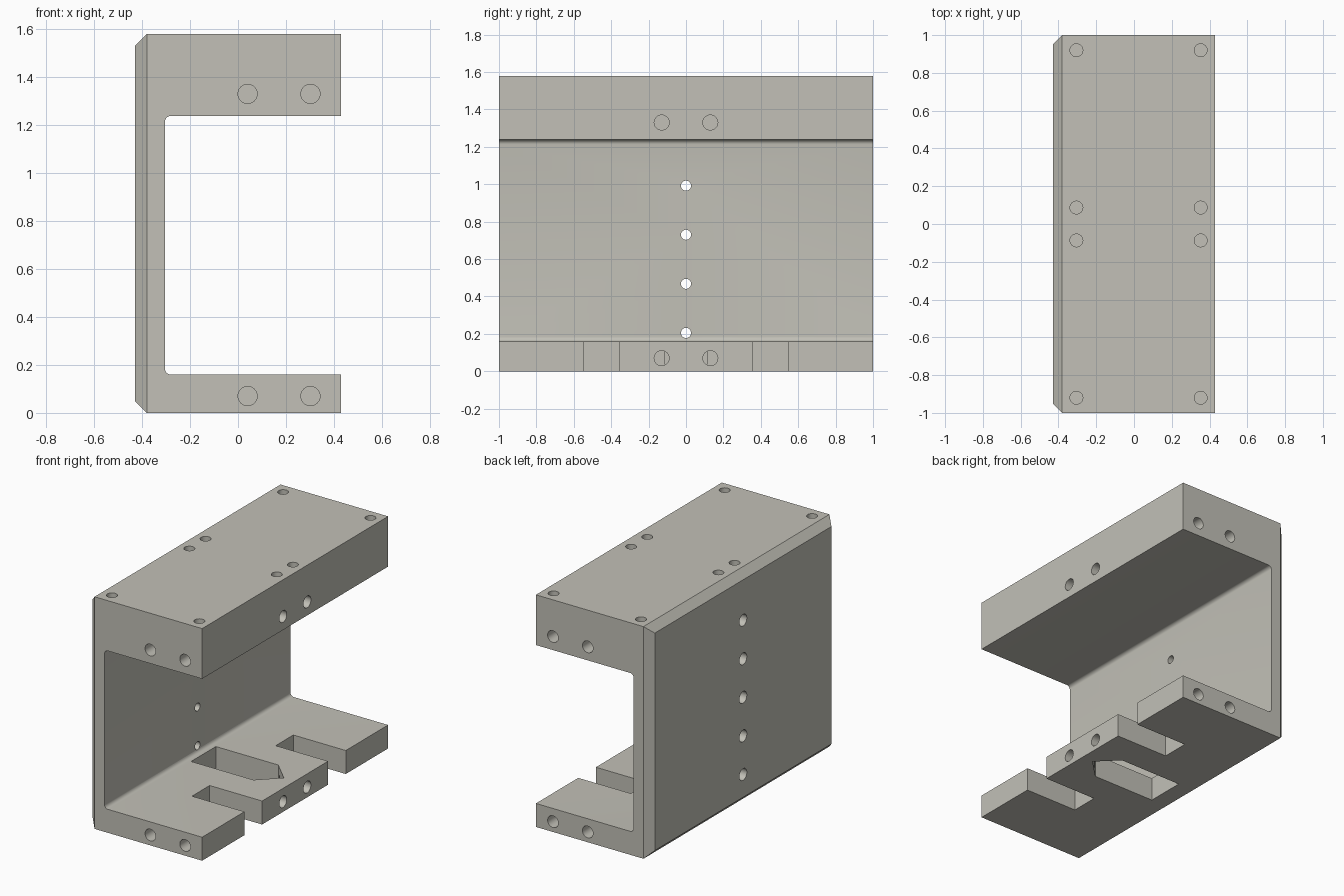
import bpy, bmesh, math
from mathutils import Matrix, Vector

if "Cube" in bpy.data.objects:
    bpy.data.objects.remove(bpy.data.objects["Cube"])

XL, XR, Y, TOP = -0.43, 0.43, 1.0, 1.58     # overall extents
WALL, LOW, HIGH, R = -0.305, 0.16, 1.238, 0.025  # inner channel and its fillet


def extrude_outline(bm, points, direction):
    """Close an outline of 3D points and extrude it into a solid."""
    face = bm.faces.new([bm.verts.new(p) for p in points])
    new = bmesh.ops.extrude_face_region(bm, geom=[face])["geom"]
    moved = [v for v in new if isinstance(v, bmesh.types.BMVert)]
    bmesh.ops.translate(bm, vec=direction, verts=moved)


def drill(bm, start, direction, radius, depth):
    """Cylinder entering the surface at start and running along direction."""
    d = Vector(direction)
    over = 0.03                              # sticks out of the surface
    centre = Vector(start) + d * (depth - over) / 2
    rot = d.to_track_quat('Z', 'Y').to_matrix().to_4x4()
    bmesh.ops.create_cone(bm, cap_ends=True, segments=32, radius1=radius,
                          radius2=radius, depth=depth + over,
                          matrix=Matrix.Translation(centre) @ rot)


def make_object(name, bm):
    bmesh.ops.recalc_face_normals(bm, faces=bm.faces[:])
    mesh = bpy.data.meshes.new(name)
    bm.to_mesh(mesh)
    bm.free()
    obj = bpy.data.objects.new(name, mesh)
    bpy.context.collection.objects.link(obj)
    return obj


def fillet(cx, cz, a0, a1, n=6):
    angles = [math.radians(a0 + (a1 - a0) * i / n) for i in range(n + 1)]
    return [(cx + R * math.cos(a), cz + R * math.sin(a)) for a in angles]


# C-shaped body with filleted inner corners
profile = [(XL, 0), (XR, 0), (XR, LOW)]
profile += fillet(WALL + R, LOW + R, 270, 180)
profile += fillet(WALL + R, HIGH - R, 180, 90)
profile += [(XR, HIGH), (XR, TOP), (XL, TOP)]
bm = bmesh.new()
extrude_outline(bm, [(x, -Y, z) for x, z in profile], (0, 2 * Y, 0))
bmesh.ops.recalc_face_normals(bm, faces=bm.faces[:])
# chamfer around the outer wall face
rim = [e for e in bm.edges if all(abs(v.co.x - XL) < 1e-5 for v in e.verts)]
bmesh.ops.bevel(bm, geom=rim, offset=0.05, offset_type='OFFSET',
                segments=1, profile=0.5, affect='EDGES')
body = make_object("channel_bracket", bm)

# First cut: pockets, counterbores, top and end holes
bm = bmesh.new()
for s in (-1, 1):
    # open slots in the lower plate
    slot = [(0.035, s * 0.355), (0.5, s * 0.355), (0.5, s * 0.545), (0.035, s * 0.545)]
    extrude_outline(bm, [(x, y, -0.05) for x, y in slot], (0, 0, 0.3))
    # blind holes in both ends of each plate
    for x in (0.04, 0.302):
        for z in (0.07, 1.33):
            drill(bm, (x, s * Y, z), (0, -s, 0), 0.04, 0.2)
    # blind holes in the top
    for x in (-0.305, 0.353):
        for y in (0.087, 0.92):
            drill(bm, (x, s * y, TOP), (0, 0, -1), 0.034, 0.14)
# pointed window in the lower plate
window = [(-0.26, -0.133), (0.21, -0.133), (0.345, 0), (0.21, 0.133), (-0.26, 0.133)]
extrude_outline(bm, [(x, y, -0.05) for x, y in window], (0, 0, 0.3))
# counterbores in the outer wall
wall_heights = [0.205 + 0.2625 * i for i in range(5)]
for z in wall_heights:
    drill(bm, (XL, 0, z), (1, 0, 0), 0.04, 0.06)
pockets = make_object("pocket_cutter", bm)

# Second cut: front edge holes and narrow wall bores
bm = bmesh.new()
for y in (-0.13, 0.13):
    for z in (0.07, 1.33):
        drill(bm, (XR, y, z), (-1, 0, 0), 0.04, 0.2)
for i, z in enumerate(wall_heights):
    drill(bm, (XL, 0, z), (1, 0, 0), 0.027, 0.11 if i == 4 else 0.2)
bores = make_object("bore_cutter", bm)

bpy.context.view_layer.objects.active = body
body.select_set(True)
for cutter in (pockets, bores):
    cutter.hide_render = True
    mod = body.modifiers.new(cutter.name, 'BOOLEAN')
    mod.operation = 'DIFFERENCE'
    mod.solver = 'EXACT'
    mod.object = cutter
    bpy.ops.object.modifier_apply(modifier=mod.name)
    bpy.data.objects.remove(cutter)

# Bare grey metal
metal = bpy.data.materials.new("warm_grey_metal")
metal.diffuse_color = (0.54, 0.53, 0.475, 1)
metal.use_nodes = True
metal.node_tree.nodes["Principled BSDF"].inputs["Base Color"].default_value = metal.diffuse_color
body.data.materials.clear()
body.data.materials.append(metal)
bpy.ops.object.shade_smooth_by_angle(angle=math.radians(30))
